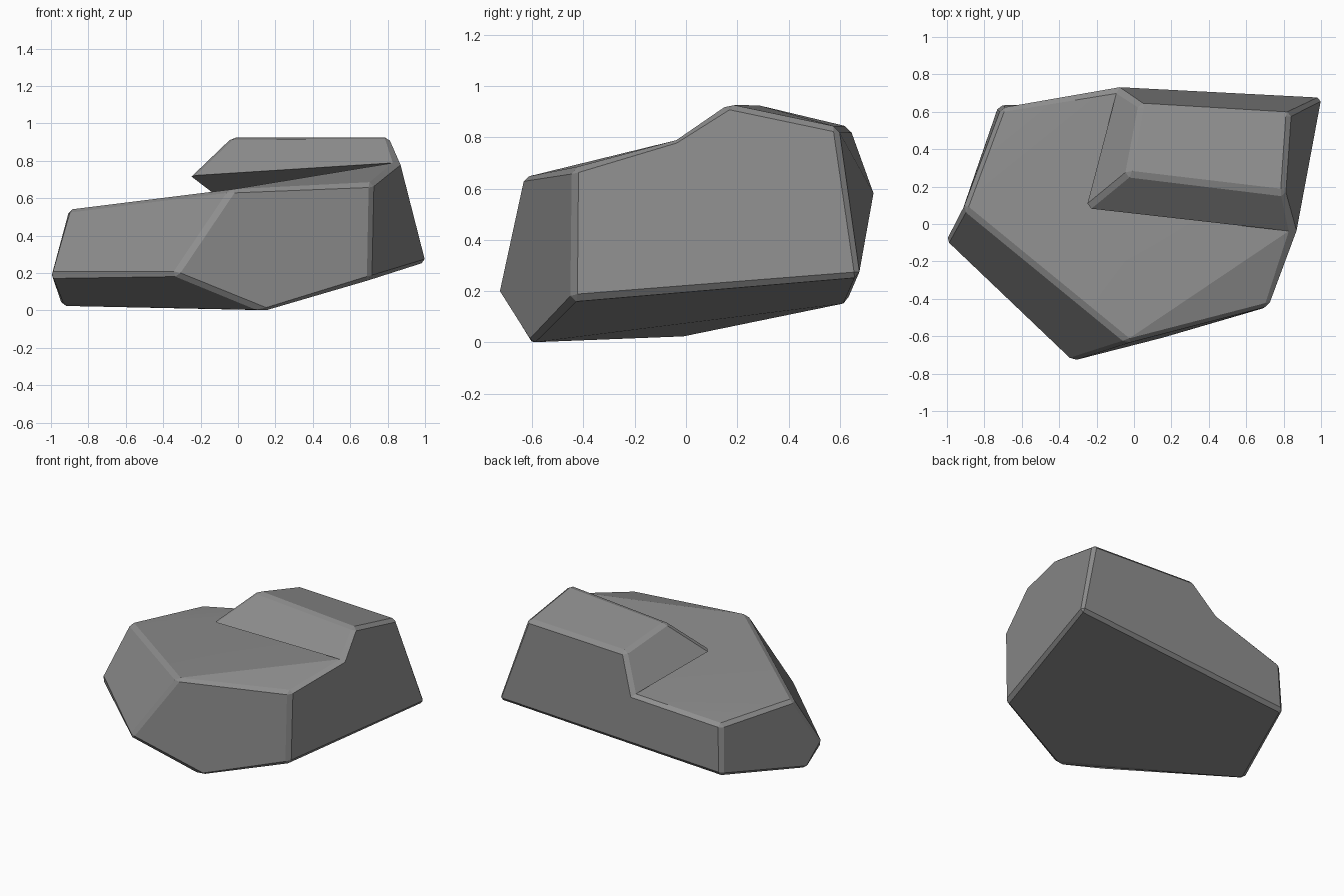
import bpy, bmesh, math
from mathutils import Vector

if "Cube" in bpy.data.objects:
    bpy.data.objects.remove(bpy.data.objects["Cube"])

# corner points of the boulder
P = {
    # underside
    'a0': (-.945, -.02, .02), 'b': (.15, -.61, -.008), 'c': (.71, -.445, .165),
    'd': (1.01, .68, .255), 'e': (-.725, .635, .155),
    # front left waist
    'a1': (-1.01, -.095, .19), 'n': (-.34, -.735, .19),
    # lower top
    'f': (-.91, .085, .54), 'g': (-.03, -.635, .65), 'h': (.72, -.44, .68),
    'k': (.85, -.04, .79), 'l': (-.255, .085, .72), 'm': (-.09, .72, .60),
    'i': (-.71, .62, .51),
    # raised slab
    'p1': (-.035, .265, .93), 'p2': (.805, .165, .93),
    'p3': (.835, .595, .84), 'p4': (.035, .64, .84),
}
FACES = ["a0 e d c b", "a0 b n a1", "a1 n g f", "n b c h g",
         "a1 f i e a0", "c d p3 p2 k h", "e i m p4 p3 d",
         "f g h k l m i", "l k p2 p1", "l p1 p4 m", "p1 p2 p3 p4"]

bm = bmesh.new()
verts = {n: bm.verts.new(co) for n, co in P.items()}
for f in FACES:
    bm.faces.new([verts[n] for n in f.split()])
bmesh.ops.recalc_face_normals(bm, faces=bm.faces[:])

# chip the outer edges, leave the inner step crease sharp
edges = [e for e in bm.edges if e.calc_face_angle_signed(0) > math.radians(12)]
bmesh.ops.bevel(bm, geom=edges, offset=.022, offset_type='OFFSET',
                segments=1, profile=.5, affect='EDGES', clamp_overlap=True)
bmesh.ops.recalc_face_normals(bm, faces=bm.faces[:])

# undercut below the slab: cut its tip off the big lower top face
tip = min(bm.verts, key=lambda v: (v.co - Vector(P['l'])).length)
top = max(tip.link_faces, key=lambda f: f.calc_area())
ring = list(top.verts)
j = ring.index(tip)
ring = ring[j:] + ring[:j]
bm.faces.remove(top)
lower = bm.faces.new(ring[1:])
bm.faces.new([ring[-1], ring[0], ring[1]])
bmesh.ops.triangulate(bm, faces=[lower])

mesh = bpy.data.meshes.new("boulder")
bm.to_mesh(mesh)
bm.free()
rock = bpy.data.objects.new("boulder", mesh)
bpy.context.collection.objects.link(rock)

stone = bpy.data.materials.new("stone grey")
stone.diffuse_color = (.27, .27, .27, 1)
stone.use_nodes = True
stone.node_tree.nodes["Principled BSDF"].inputs["Base Color"].default_value = stone.diffuse_color
mesh.materials.append(stone)

bpy.context.view_layer.objects.active = rock
rock.select_set(True)
bpy.ops.object.shade_smooth_by_angle(angle=math.radians(15))
